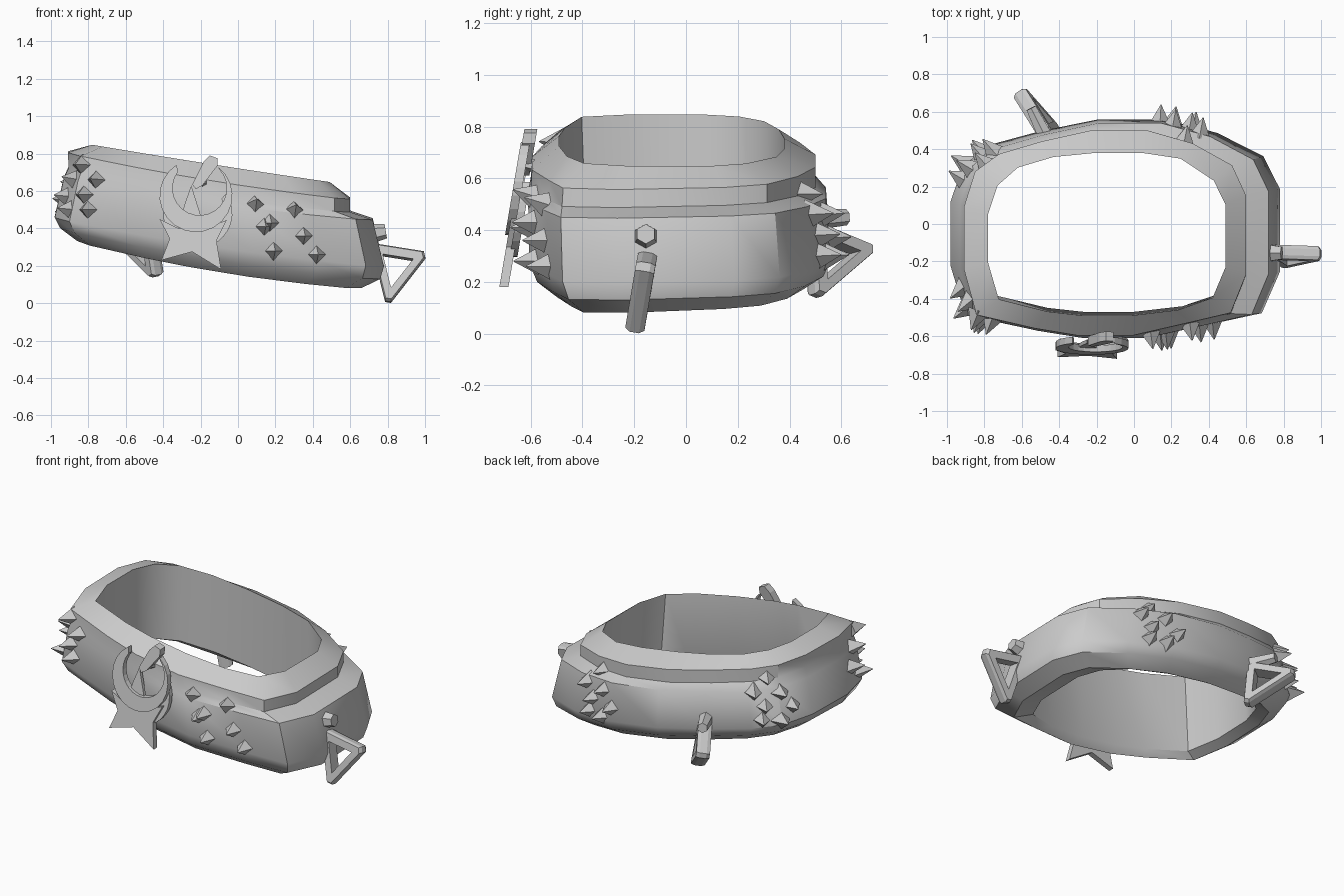
import bpy, bmesh, math
from mathutils import Vector, Matrix
from mathutils.bvhtree import BVHTree

if "Cube" in bpy.data.objects:
    bpy.data.objects.remove(bpy.data.objects["Cube"])

grey = bpy.data.materials.new("light grey")
grey.diffuse_color = (0.6, 0.6, 0.6, 1)
grey.use_nodes = True
grey.node_tree.nodes["Principled BSDF"].inputs["Base Color"].default_value = grey.diffuse_color


def finish(name, bm, smooth=None):
    bmesh.ops.recalc_face_normals(bm, faces=bm.faces)
    me = bpy.data.meshes.new(name)
    bm.to_mesh(me)
    bm.free()
    ob = bpy.data.objects.new(name, me)
    bpy.context.collection.objects.link(ob)
    me.materials.append(grey)
    if smooth:
        bpy.ops.object.select_all(action='DESELECT')
        ob.select_set(True)
        bpy.context.view_layer.objects.active = ob
        bpy.ops.object.shade_smooth_by_angle(angle=math.radians(smooth))
    return ob


# collar: closed cross-section swept around a rounded outline, tilted down to the right
outline = [(1, .36), (.9, .66), (.62, .93), (.3, 1), (-.1, 1), (-.45, .95), (-.75, .82),
           (-.92, .6), (-1, .25), (-1, -.35), (-.91, -.8), (-.5, -.95), (-.2, -1),
           (.2, -1), (.6, -.93), (.89, -.78), (1, -.4)]
# each ring: x min, x max, y min, y max, height at x = 0, slope along x, sag, slope along y
rings = [(-.78, .49, -.49, .38, .725, -.154, .01, 0),     # inner rim
         (-.91, .60, -.595, .50, .65, -.155, .03, .02),   # rim outer edge
         (-.905, .60, -.60, .50, .575, -.145, .04, .02),  # bottom of upper band
         (-.93, .72, -.61, .54, .535, -.13, .03, .02),    # shoulder
         (-.98, .78, -.605, .56, .30, -.142, .03, .02),   # middle of main band
         (-.95, .76, -.575, .53, .235, -.15, .04, .03),   # lower bend
         (-.86, .66, -.50, .45, .178, -.155, .05, .04),   # underside
         (-.79, .52, -.47, .39, .22, -.155, .04, .03)]    # inner bottom
bm = bmesh.new()
loops = []
for k, (x0, x1, y0, y1, h, s, sag, t) in enumerate(rings):
    lp = []
    for u, v in outline:
        # the outside is more rounded at the corners than the opening
        if 0 < k < 7 and .4 < abs(u) < .8:
            v *= .94 if u > 0 or v > 0 else .98
        x = (x0 + x1) / 2 + u * (x1 - x0) / 2
        y = (y0 + y1) / 2 + v * (y1 - y0) / 2
        lp.append(bm.verts.new((x, y, h + s * x + sag * (x * x - .4) + t * (y + .3))))
    loops.append(lp)
n = len(outline)
for a, b in zip(loops, loops[1:] + loops[:1]):
    for i in range(n):
        bm.faces.new((a[i], a[(i + 1) % n], b[(i + 1) % n], b[i]))
bmesh.ops.recalc_face_normals(bm, faces=bm.faces)
surface = BVHTree.FromBMesh(bm)
finish("collar_band", bm, 35)


# pyramid spikes cast on to the collar
def spikes(name, centre, out, offsets, radius=.06):
    bm = bmesh.new()
    out = Vector(out).normalized()
    side = Vector((-out.y, out.x, 0))
    for u, v in offsets:
        o = Vector(centre) + side * u + Vector((0, 0, v))
        hit, nor, _, _ = surface.ray_cast(o + out, -out)
        if hit is None:
            continue
        d = (nor + out).normalized()
        m = Matrix.Translation(hit + d * .03) @ d.to_track_quat('Z', 'Y').to_matrix().to_4x4()
        bmesh.ops.create_cone(bm, cap_ends=True, segments=4, radius1=radius, radius2=.002,
                              depth=.11, matrix=m)
    finish(name, bm)


grid = [(-.16, .13), (.05, .10), (-.11, .01), (.10, -.04), (-.06, -.12), (.17, -.14), (-.08, .03)]
cluster = [(.02, .12), (.10, .04), (-.05, .04), (.04, -.04), (-.12, -.05), (.06, -.12), (-.05, -.12)]
spikes("front_spikes", (.25, -.5, .40), (0, -1, 0), grid)
spikes("back_spikes", (.25, .45, .42), (.1, 1, 0), [(-u, v) for u, v in cluster])
spikes("front_left_spikes", (-.84, -.45, .62), (-.5, -.85, 0), cluster)
spikes("back_left_spikes", (-.86, .35, .60), (-.75, .65, 0), [(-u, v) for u, v in cluster])


# triangular hanging loops with clipped corners
def loop(name, tri, thick, k=.52):
    p = [Vector(t) for t in tri]
    c = (p[0] + p[1] + p[2]) / 3
    nor = (p[1] - p[0]).cross(p[2] - p[0]).normalized() * thick / 2
    outer = []
    for i in range(3):
        outer += [p[i].lerp(p[i - 1], .1), p[i].lerp(p[(i + 1) % 3], .1)]
    inner = [c + (p[i // 2] - c) * k for i in range(6)]
    mid = [c + (q - c) * .93 for q in outer]
    bm = bmesh.new()
    rows = [[bm.verts.new(q + s) for q in pts] for pts, s in
            ((outer, nor * .5), (outer, -nor * .5), (mid, -nor), (inner, -nor), (inner, nor), (mid, nor))]
    for a, b in zip(rows, rows[1:] + rows[:1]):
        for i in range(6):
            bm.faces.new((a[i], a[(i + 1) % 6], b[(i + 1) % 6], b[i]))
    bmesh.ops.remove_doubles(bm, verts=bm.verts, dist=.0005)
    finish(name, bm)


def stub(name, p, q, r):
    p, q = Vector(p), Vector(q)
    d = q - p
    m = Matrix.Translation((p + q) / 2) @ d.to_track_quat('Z', 'Y').to_matrix().to_4x4()
    bm = bmesh.new()
    bmesh.ops.create_cone(bm, cap_ends=True, segments=6, radius1=r, radius2=r * .7,
                          depth=d.length, matrix=m)
    finish(name, bm)


loop("right_loop", [(.71, -.145, .32), (1.025, -.155, .27), (.795, -.205, -.025)], .075)
stub("right_loop_holder", (.70, -.155, .37), (.79, -.155, .385), .055)
loop("back_loop", [(-.47, .47, .44), (-.635, .735, .33), (-.42, .49, .12)], .08)
stub("back_loop_holder", (-.47, .46, .44), (-.55, .62, .45), .045)


# pendant: flat shapes in a plane whose lower end leans outward
def plate(name, pts, offset, thick):
    bm = bmesh.new()
    f = bm.faces.new([bm.verts.new((x, -.662 + (z - .48) * .17 - offset, z)) for x, z in pts])
    ext = bmesh.ops.extrude_face_region(bm, geom=[f])
    bmesh.ops.translate(bm, vec=(0, thick, 0),
                        verts=[g for g in ext['geom'] if isinstance(g, bmesh.types.BMVert)])
    finish(name, bm)


def arc(cx, cz, r, a0, a1, steps=18):
    return [(cx + r * math.cos(math.radians(a0 + (a1 - a0) * i / steps)),
             cz + r * math.sin(math.radians(a0 + (a1 - a0) * i / steps))) for i in range(steps + 1)]


plate("crescent_moon", arc(-.225, .575, .195, 122, 412) + arc(-.205, .615, .145, 405, 143), .02, .035)
plate("lower_crescent", arc(-.215, .48, .185, 165, 395) + arc(-.215, .50, .14, 385, 175), -.012, .03)
star = [(-.42, .45), (-.33, .405), (-.24, .385), (-.155, .405), (-.06, .445), (-.115, .335),
        (-.09, .18), (-.245, .275), (-.41, .23), (-.365, .345)]
plate("star", star, .008, .035)
# upper star point showing inside the crescent
plate("star_tip", [(-.31, .44), (-.19, .44), (-.215, .52), (-.25, .63), (-.285, .53)], .0, .02)

# clip holding the pendant
clip = [(-.245, .635), (-.225, .61), (-.19, .63), (-.11, .735), (-.11, .775), (-.15, .79), (-.185, .755)]
plate("pendant_clip", clip, .015, .05)
stub("pendant_peg", (-.19, -.55, .64), (-.19, -.625, .655), .03)
